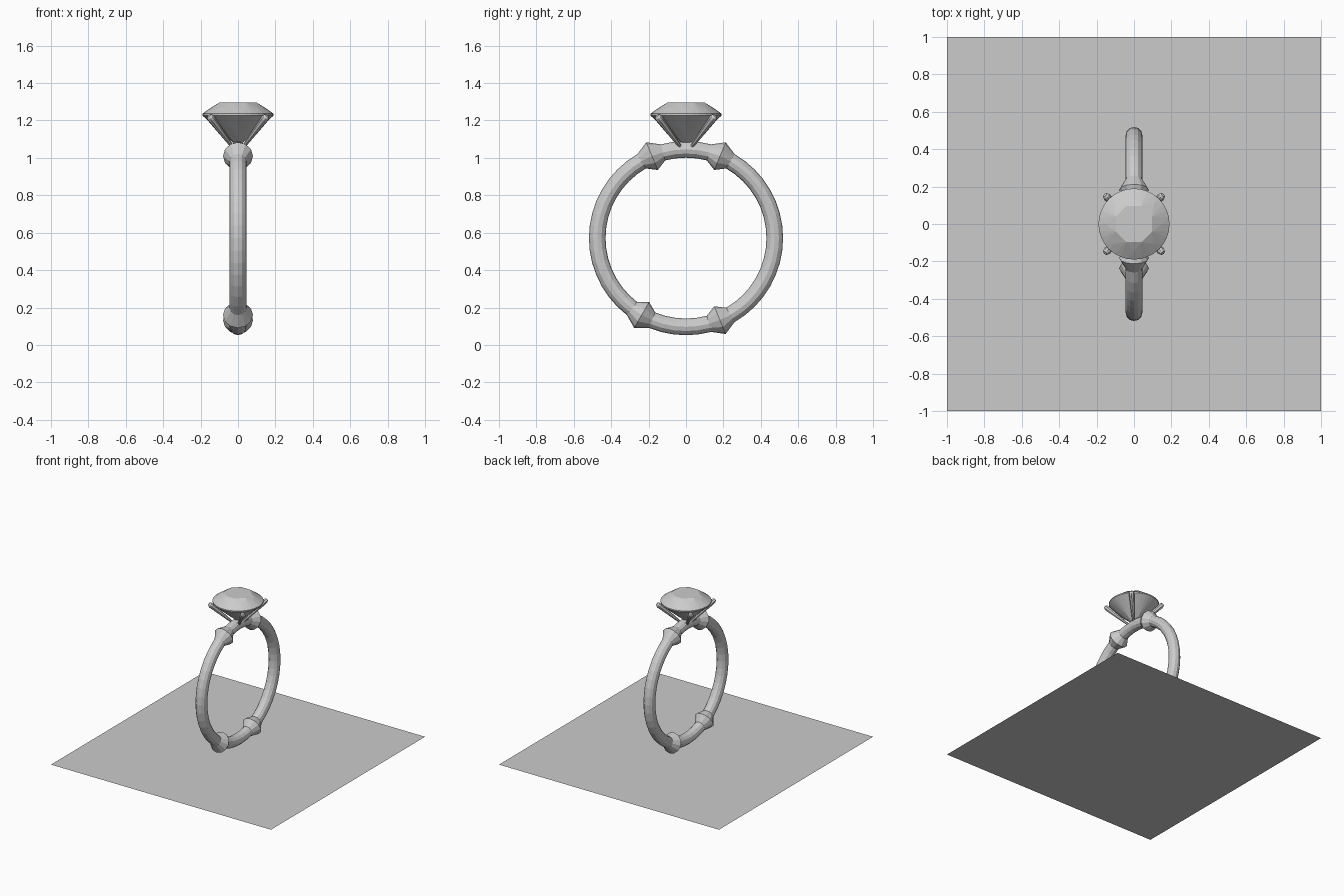
import bpy, bmesh
from math import sin, cos, pi, tau
from mathutils import Vector

if "Cube" in bpy.data.objects:
    bpy.data.objects.remove(bpy.data.objects["Cube"])

CENTRE_Z = 0.571
MAJOR, MINOR = 0.4745, 0.0445
SEGS, SIDES = 48, 12


def circle(n, r, z, turn=0.0):
    return [Vector((r * cos(turn + tau * k / n), r * sin(turn + tau * k / n), z)) for k in range(n)]


def finish(bm, name):
    bmesh.ops.recalc_face_normals(bm, faces=bm.faces[:])
    mesh = bpy.data.meshes.new(name)
    bm.to_mesh(mesh)
    bm.free()
    ob = bpy.data.objects.new(name, mesh)
    bpy.context.collection.objects.link(ob)
    return ob


def prong(name, start, end, profile):
    """Lathe (distance along, radius) pairs around the line start -> end."""
    bm = bmesh.new()
    axis = (end - start).normalized()
    rot = axis.to_track_quat('Z', 'Y')
    rings = [[bm.verts.new(start + rot @ p) for p in circle(8, r, d * (end - start).length)]
             for d, r in profile]
    for a, b in zip(rings, rings[1:]):
        for k in range(8):
            n = (k + 1) % 8
            bm.faces.new((a[k], a[n], b[n], b[k]))
    bm.faces.new(rings[0])
    bm.faces.new(rings[-1])
    return finish(bm, name)


# Display base
bpy.ops.mesh.primitive_plane_add(size=2)
bpy.context.object.name = "base_plane"

# Band: torus with four cross-section loops swollen into collars
bpy.ops.mesh.primitive_torus_add(major_segments=SEGS, minor_segments=SIDES,
                                 major_radius=MAJOR, minor_radius=MINOR,
                                 location=(0, 0, CENTRE_Z), rotation=(0, pi / 2, 0))
band = bpy.context.object
band.name = "ring_band"
for v in band.data.vertices:
    loop = v.index // SIDES
    if loop in (3, 21, 27, 44):
        a = tau * loop / SEGS
        c = Vector((MAJOR * cos(a), MAJOR * sin(a), 0))
        v.co = c + (v.co - c) * 1.8

# Brilliant-cut stone: convex hull of its facet corners
bm = bmesh.new()
corners = (circle(8, 0.105, 1.297, pi / 8) + circle(8, 0.15, 1.265)
           + circle(32, 0.19, 1.236) + circle(32, 0.19, 1.226)
           + circle(8, 0.05, 1.101) + [Vector((0, 0, 1.061))])
for p in corners:
    bm.verts.new(p)
bmesh.ops.convex_hull(bm, input=bm.verts[:])
bmesh.ops.dissolve_limit(bm, angle_limit=0.01, verts=bm.verts[:], edges=bm.edges[:])
finish(bm, "gemstone")

# Four tapered prongs with rounded tips
for sx in (-1, 1):
    for sy in (-1, 1):
        name = "prong_%s_%s" % ("left" if sx < 0 else "right", "front" if sy < 0 else "back")
        prong(name, Vector((0.03 * sx, 0.03 * sy, 1.06)), Vector((0.155 * sx, 0.155 * sy, 1.225)),
              [(0, 0.009), (0.9, 0.021), (0.96, 0.018), (1.0, 0.009)])
